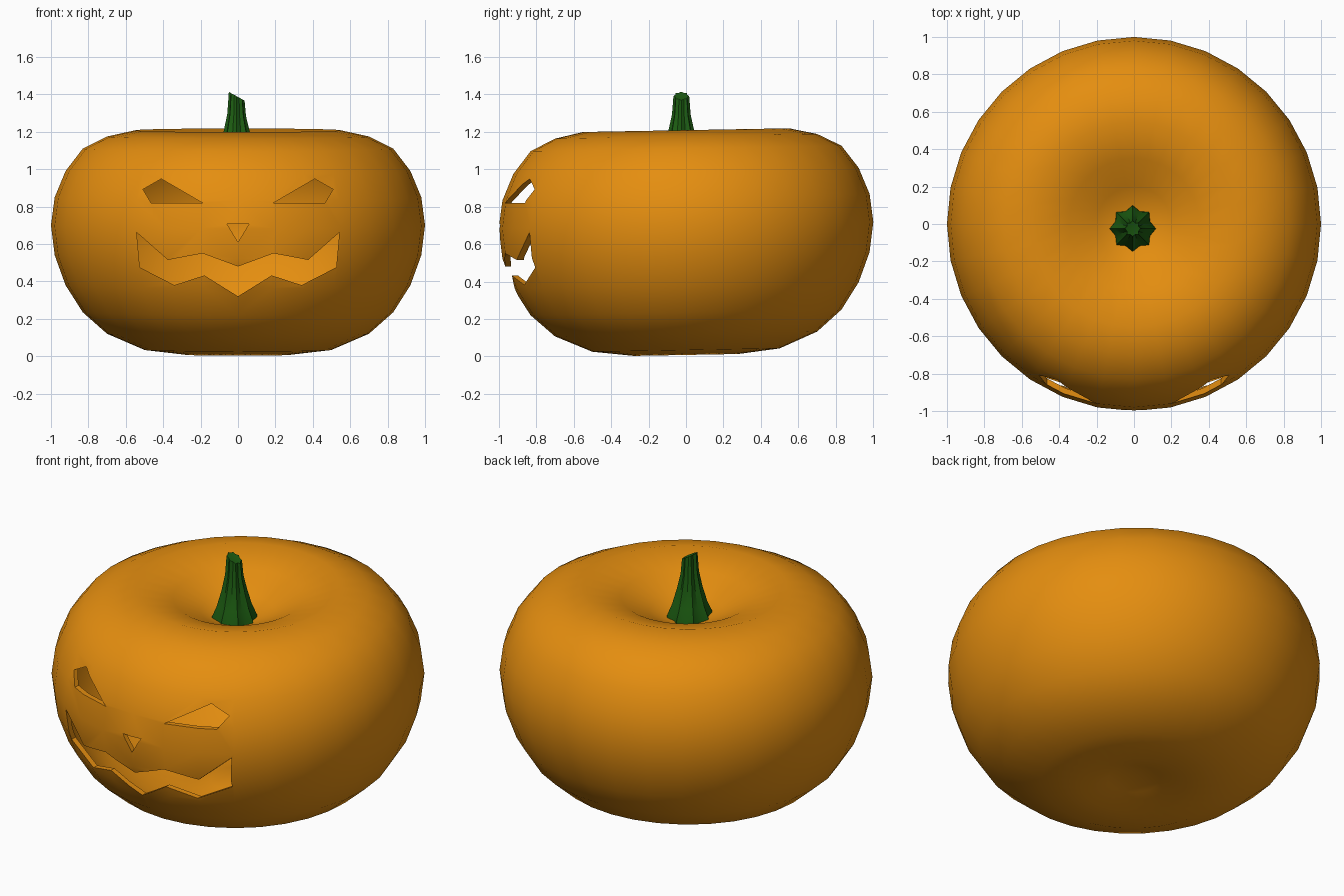
import bpy, bmesh
from math import sin, cos, pi

if "Cube" in bpy.data.objects:
    bpy.data.objects.remove(bpy.data.objects["Cube"])


def material(name, color):
    m = bpy.data.materials.new(name)
    m.diffuse_color = color
    m.use_nodes = True
    m.node_tree.nodes["Principled BSDF"].inputs["Base Color"].default_value = m.diffuse_color
    return m


def add_object(name, bm, mat=None):
    bmesh.ops.recalc_face_normals(bm, faces=bm.faces)
    me = bpy.data.meshes.new(name)
    bm.to_mesh(me)
    bm.free()
    ob = bpy.data.objects.new(name, me)
    bpy.context.collection.objects.link(ob)
    if mat:
        me.materials.append(mat)
    return ob


def skin(bm, rings):
    """Join consecutive rings of equal vertex count with quads."""
    for a, b in zip(rings, rings[1:]):
        n = len(a)
        for i in range(n):
            j = (i + 1) % n
            bm.faces.new((a[i], a[j], b[j], b[i]))


def cap(bm, ring, co):
    c = bm.verts.new(co)
    for i in range(len(ring)):
        bm.faces.new((ring[i], ring[(i + 1) % len(ring)], c))


def apply_and_smooth(ob, angle):
    bpy.ops.object.select_all(action='DESELECT')
    bpy.context.view_layer.objects.active = ob
    ob.select_set(True)
    for m in list(ob.modifiers):
        bpy.ops.object.modifier_apply(modifier=m.name)
    bpy.ops.object.shade_smooth_by_angle(angle=angle)


orange = material("orange_skin", (0.78, 0.27, 0.005, 1))
green = material("green_stem", (0.012, 0.11, 0.006, 1))

# Pumpkin body: lathed profile, dimpled at both ends, leaning slightly
profile = [(0.1, 1.03), (0.2, 1.07), (0.35, 1.15), (0.55, 1.208), (0.7, 1.175),
           (0.83, 1.11), (0.922, 0.99), (0.98, 0.85), (1, 0.7), (0.98, 0.54),
           (0.922, 0.38), (0.83, 0.235), (0.7, 0.12), (0.5, 0.034),
           (0.28, 0.008), (0.14, 0.045)]
SIDES, TILT = 32, 0.018
bm = bmesh.new()
rings = []
for r, z in profile:
    angles = [2 * pi * i / SIDES for i in range(SIDES)]
    rings.append([bm.verts.new((r * cos(a), r * sin(a), z + TILT * r * sin(a)))
                  for a in angles])
skin(bm, rings)
cap(bm, rings[0], (0, 0, 1.02))
cap(bm, rings[-1], (0, 0, 0.06))
body = add_object("pumpkin_body", bm, orange)
shell = body.modifiers.new("shell", 'SOLIDIFY')
shell.thickness = 0.03
shell.offset = -1

# Face cutters: front outlines (x, z) pushed through the front wall
eye = [(0.19, 0.82), (0.41, 0.948), (0.508, 0.892), (0.465, 0.82)]
nose = [(-0.058, 0.706), (0.058, 0.706), (0, 0.61)]
half_mouth = [(0, 0.48), (0.19, 0.55), (0.375, 0.515), (0.542, 0.662),
              (0.525, 0.475), (0.34, 0.38), (0.18, 0.432), (0, 0.32)]
mouth = half_mouth + [(-x, z) for x, z in half_mouth[-2:0:-1]]
outlines = [eye, [(-x, z) for x, z in eye], nose, mouth]
bm = bmesh.new()
for pts in outlines:
    front, back = [[bm.verts.new((x, y, z)) for x, z in pts] for y in (-1.2, -0.5)]
    skin(bm, [front, back])
    bm.faces.new(front)
    bm.faces.new(back)
cutter = add_object("face_cutter", bm)
cutter.hide_render = True
carve = body.modifiers.new("carve", 'BOOLEAN')
carve.operation = 'DIFFERENCE'
carve.solver = 'EXACT'
carve.object = cutter
apply_and_smooth(body, 0.6)
bpy.data.objects.remove(cutter)

# Stem: ribbed tapering column with a slanted cut top
levels = [(1.01, 0.128, 0.0), (1.05, 0.122, 0.0), (1.11, 0.096, 0.0),
          (1.2, 0.07, 0.0), (1.29, 0.05, 0.15), (1.39, 0.042, 0.55)]
bm = bmesh.new()
rings = []
for z, r, slant in levels:
    ring = []
    for i in range(16):
        a = 2 * pi * i / 16
        rr = r * (1 if i % 2 == 0 else 0.8)
        x = rr * cos(a)
        ring.append(bm.verts.new((x - 0.007, rr * sin(a) - 0.025, z - slant * x)))
    rings.append(ring)
skin(bm, rings)
cap(bm, rings[0], (-0.007, -0.025, 1.01))
cap(bm, rings[-1], (-0.007, -0.025, 1.385))
stem = add_object("stem", bm, green)
apply_and_smooth(stem, 0.6)
